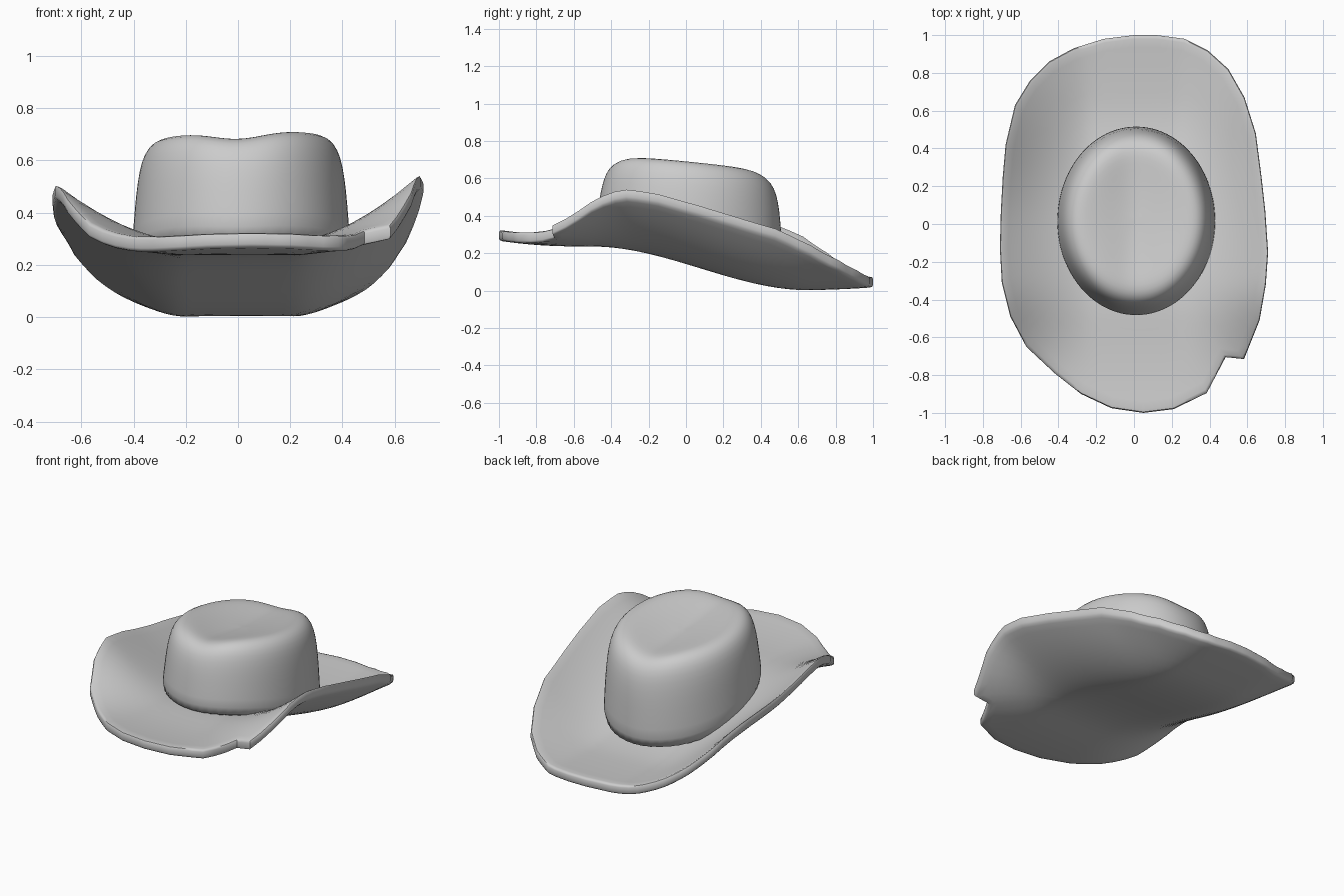
import bpy, bmesh, math

if "Cube" in bpy.data.objects:
    bpy.data.objects.remove(bpy.data.objects["Cube"])

THICK = 0.058


def step(a, b, v):
    t = min(1, max(0, (v - a) / (b - a)))
    return t * t * (3 - 2 * t)


# Height of the brim underside: tilted front to back, sides curled up
def brim_z(x, y):
    z = 0.003 + 0.234 * (1 - step(-0.5, 0.65, y))
    z += 0.03 * max(0, (-y - 0.6) / 0.4) ** 2 + 0.015 * max(0, (y - 0.6) / 0.4) ** 2
    curl = (0.27 + 0.05 * step(-0.2, 0.5, y)) * max(0, (abs(x) - 0.22) / 0.48) ** 1.6
    curl *= (1 - step(-0.3, -0.97, y)) if y > -0.3 else 1 - step(0.3, 0.97, -y)
    if x < 0:
        curl *= 0.86 + 0.14 * step(0.0, 0.5, y)
    return z + curl * (1 - 0.3 * step(0.5, 0.95, y))


# Skin a list of equal-length rings, closing both ends
def skin(name, rings, angle):
    bm = bmesh.new()
    loops = [[bm.verts.new(p) for p in ring] for ring in rings]
    n = len(loops[0])
    for a, b in zip(loops, loops[1:]):
        for i in range(n):
            j = (i + 1) % n
            bm.faces.new((a[i], a[j], b[j], b[i]))
    bm.faces.new(loops[0][::-1])
    bm.faces.new(loops[-1])
    bmesh.ops.recalc_face_normals(bm, faces=bm.faces)
    me = bpy.data.meshes.new(name)
    bm.to_mesh(me)
    bm.free()
    ob = bpy.data.objects.new(name, me)
    bpy.context.collection.objects.link(ob)
    bpy.ops.object.select_all(action='DESELECT')
    ob.select_set(True)
    bpy.context.view_layer.objects.active = ob
    bpy.ops.object.shade_smooth_by_angle(angle=math.radians(angle))
    return ob


# Brim outline seen from above, with the notch at the front right
outline = [(0.12, 1.0), (0.27, 0.98), (0.39, 0.92), (0.5, 0.82), (0.585, 0.67), (0.645, 0.48),
           (0.675, 0.25), (0.695, 0.07), (0.71, -0.15), (0.698, -0.32), (0.665, -0.51),
           (0.583, -0.715), (0.485, -0.705), (0.385, -0.895), (0.21, -0.98), (0.05, -1.0),
           (-0.12, -0.975), (-0.28, -0.9), (-0.42, -0.79), (-0.57, -0.65), (-0.655, -0.49),
           (-0.7, -0.31), (-0.71, -0.13), (-0.705, 0.07), (-0.695, 0.25), (-0.68, 0.42),
           (-0.63, 0.63), (-0.55, 0.76), (-0.45, 0.86), (-0.32, 0.93), (-0.16, 0.98), (0, 1.0)]
outline.reverse()
dense = []
for (x0, y0), (x1, y1) in zip(outline, outline[1:] + outline[:1]):
    for k in range(3):
        dense.append((x0 + (x1 - x0) * k / 3, y0 + (y1 - y0) * k / 3))


def brim_ring(t, lift):
    return [(x * t, y * t, brim_z(x * t, y * t) + lift) for x, y in dense]


# Brim: top surface outward, rounded rim, underside inward
spread = [0.04] + [i / 16 for i in range(1, 16)] + [0.98]
rings = [brim_ring(t, THICK) for t in spread]
rings += [brim_ring(0.995, THICK - 0.004), brim_ring(1, THICK - 0.013),
          brim_ring(1, 0.013), brim_ring(0.995, 0.004)]
rings += [brim_ring(t, 0) for t in reversed(spread)]
skin("brim", rings, 50)

# Crown: (radius factor, height fraction) profile with a creased, back-sloping top
profile = [(1.0, 0.0), (1.0, 0.2), (0.98, 0.4), (0.96, 0.6), (0.93, 0.77), (0.885, 0.89),
           (0.81, 0.965), (0.71, 0.995), (0.58, 1), (0.44, 1), (0.3, 1), (0.16, 1), (0.04, 1)]
crown = []
for r, h in profile:
    ring = []
    for i in range(48):
        a = 2 * math.pi * i / 48
        x = 0.012 + 0.42 * r * math.cos(a)
        y = 0.013 + 0.502 * r * math.sin(a) + 0.018 * h
        base = brim_z(x * 0.6, y) + 0.02
        top = 0.725 - 0.1 * (y + 0.33) + 0.025 * x
        top -= 0.035 * math.exp(-(x / 0.14) ** 2)
        top -= 0.025 * max(0, 1 - (r / 0.75) ** 2)
        ring.append((x, y, base + h * (top - base)))
    crown.append(ring)
ob = skin("crown", crown, 60)
sub = ob.modifiers.new("smooth", 'SUBSURF')
sub.levels = sub.render_levels = 1
